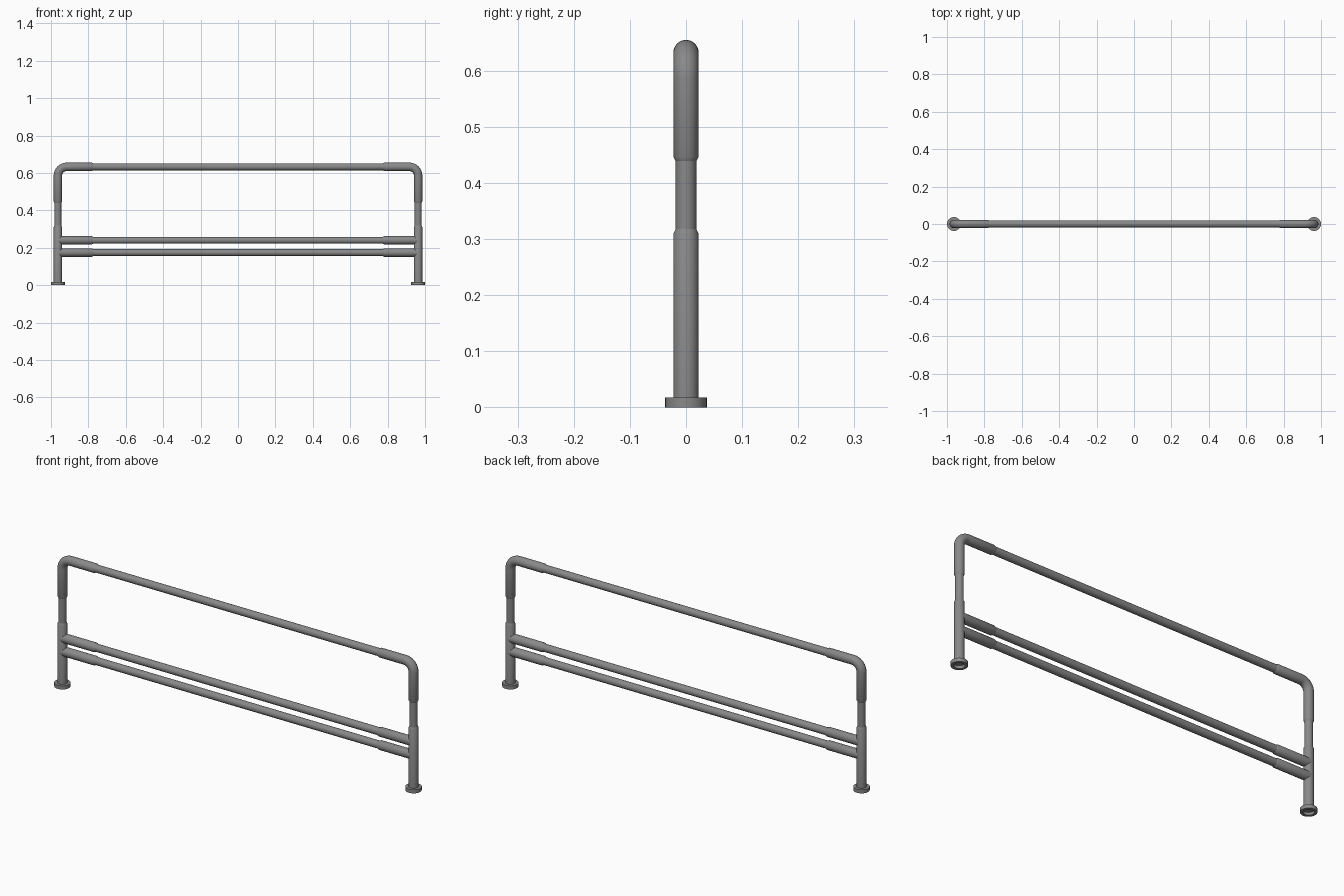
import bpy, bmesh, math
from mathutils import Vector

cube = bpy.data.objects.get("Cube")
if cube:
    bpy.data.objects.remove(cube, do_unlink=True)

SIDES = 32
FAT, THIN = 0.0225, 0.0185      # fitting and pipe radii
POST_X = 0.963
TOP_Z = 0.6325
BEND = 0.047                    # elbow centreline radius
SLEEVE_X = 0.782                # inner end of the sleeves

grey = bpy.data.materials.new("steel grey")
grey.use_nodes = True
colour = (0.25, 0.25, 0.25, 1)
grey.diffuse_color = colour
grey.node_tree.nodes["Principled BSDF"].inputs["Base Color"].default_value = colour


def finish(name, bm):
    bmesh.ops.recalc_face_normals(bm, faces=bm.faces)
    mesh = bpy.data.meshes.new(name)
    bm.to_mesh(mesh)
    bm.free()
    mesh.materials.append(grey)
    obj = bpy.data.objects.new(name, mesh)
    bpy.context.collection.objects.link(obj)
    bpy.ops.object.select_all(action="DESELECT")
    obj.select_set(True)
    bpy.context.view_layer.objects.active = obj
    bpy.ops.object.shade_smooth_by_angle(angle=math.radians(30))
    return obj


def tube(name, stations):
    """Sweep a circle through (x, z, radius) stations in the y = 0 plane."""
    bm = bmesh.new()
    points = [Vector((x, 0, z)) for x, z, r in stations]
    rings = []
    for i, (x, z, r) in enumerate(stations):
        before = points[max(i - 1, 0)]
        after = points[min(i + 1, len(points) - 1)]
        side = (after - before).normalized().cross(Vector((0, 1, 0)))
        ring = []
        for k in range(SIDES):
            a = math.tau * k / SIDES
            ring.append(bm.verts.new(points[i] + r * (math.cos(a) * side + math.sin(a) * Vector((0, 1, 0)))))
        rings.append(ring)
    for a, b in zip(rings, rings[1:]):
        for k in range(SIDES):
            n = (k + 1) % SIDES
            bm.faces.new((a[k], a[n], b[n], b[k]))
    bm.faces.new(rings[0])
    bm.faces.new(rings[-1])
    return finish(name, bm)


def flange(name, x):
    """Round foot, hollow underneath."""
    bm = bmesh.new()
    profile = [(FAT, 0.018), (0.037, 0.018), (0.037, 0), (0.024, 0), (0.024, 0.014)]
    rings = [[bm.verts.new((x + r * math.cos(math.tau * k / SIDES),
                            r * math.sin(math.tau * k / SIDES), z))
              for k in range(SIDES)] for r, z in profile]
    for a, b in zip(rings, rings[1:]):
        for k in range(SIDES):
            n = (k + 1) % SIDES
            bm.faces.new((a[k], a[n], b[n], b[k]))
    bm.faces.new(rings[-1])
    return finish(name, bm)


for label, s in (("left", 1), ("right", -1)):
    x = s * POST_X
    flange(label + "_foot", x)
    # Lower post fitting, chamfered into the thinner pipe
    tube(label + "_post", [(x, 0.015, FAT), (x, 0.31, FAT), (x, 0.318, THIN)])
    tube(label + "_upright_pipe", [(x, 0.3, THIN), (x, 0.46, THIN)])

    # Elbow with a chamfered sleeve at each end
    path = [(x, 0.439, THIN), (x, 0.447, FAT)]
    for i in range(13):
        a = math.pi / 2 * i / 12
        path.append((x - s * BEND * (1 - math.cos(a)), TOP_Z - BEND * (1 - math.sin(a)), FAT))
    path += [(s * SLEEVE_X, TOP_Z, FAT), (s * (SLEEVE_X - 0.008), TOP_Z, THIN)]
    tube(label + "_elbow", path)

    # Sleeves joining the lower rails to the post
    for rail, z in (("upper", 0.24), ("lower", 0.174)):
        tube(f"{label}_{rail}_sleeve", [(x, z, FAT), (s * SLEEVE_X, z, FAT),
                                        (s * (SLEEVE_X - 0.008), z, THIN)])

# Long horizontal pipes
for name, z in (("top_rail", TOP_Z), ("upper_rail", 0.24), ("lower_rail", 0.174)):
    tube(name, [(-SLEEVE_X, z, THIN), (SLEEVE_X, z, THIN)])
